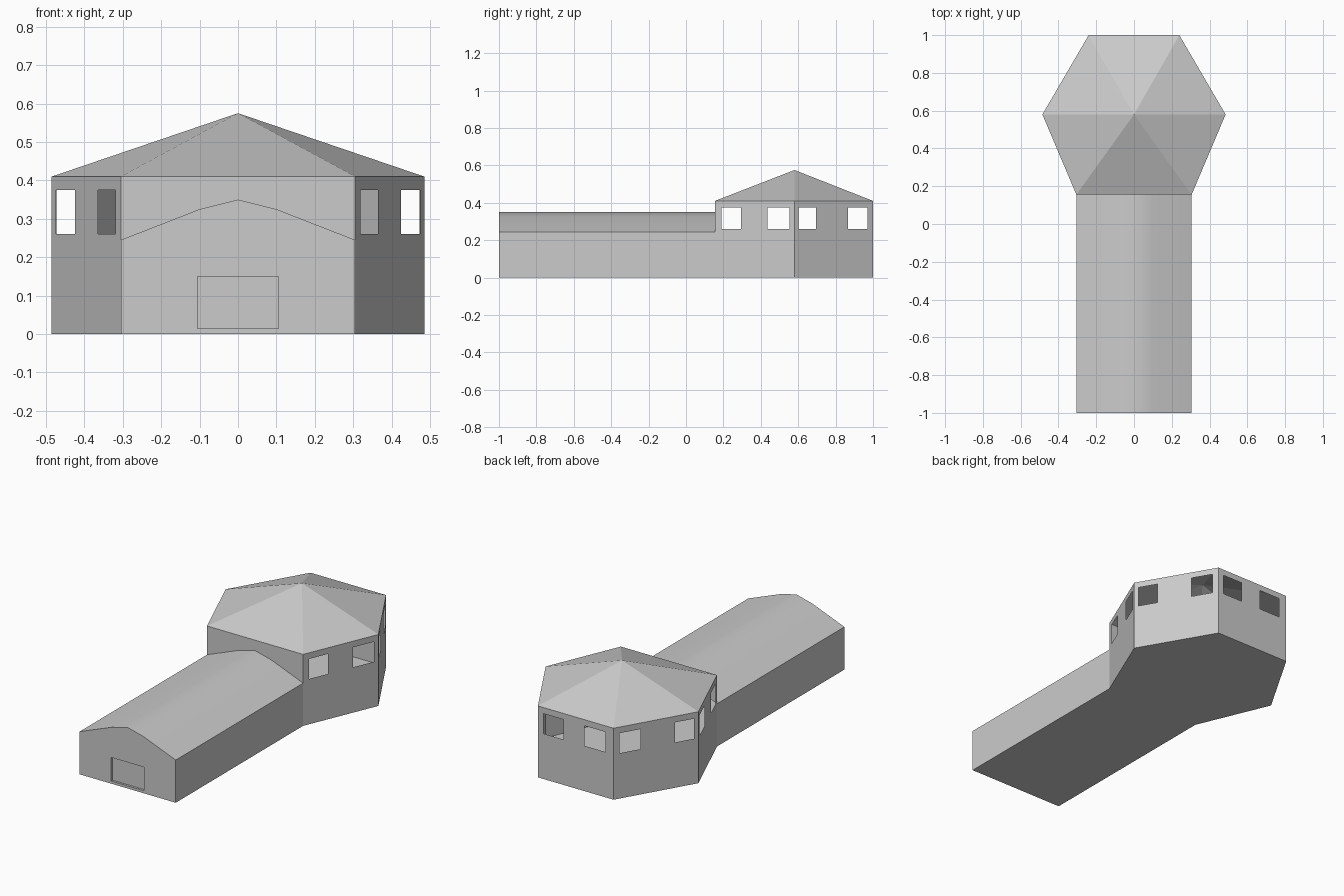
import bpy, bmesh
from mathutils import Vector

if "Cube" in bpy.data.objects:
    bpy.data.objects.remove(bpy.data.objects["Cube"])


def make(name, faces, angle=None):
    """Build an object from a list of faces, each a list of points."""
    bm = bmesh.new()
    for pts in faces:
        bm.faces.new([bm.verts.new(p) for p in pts])
    bmesh.ops.remove_doubles(bm, verts=bm.verts, dist=1e-4)
    mesh = bpy.data.meshes.new(name)
    bm.to_mesh(mesh)
    bm.free()
    ob = bpy.data.objects.new(name, mesh)
    bpy.context.collection.objects.link(ob)
    if angle:
        bpy.context.view_layer.objects.active = ob
        ob.select_set(True)
        bpy.ops.object.shade_smooth_by_angle(angle=angle)
        ob.select_set(False)
    return ob


def wall(a, b, cols, rows, holes):
    """Upright wall from plan point a to b, cut in a grid with open cells."""
    a, b = Vector((*a, 0)), Vector((*b, 0))

    def pt(t, z):
        return a.lerp(b, t) + Vector((0, 0, z))
    out = []
    for i in range(len(cols) - 1):
        for j in range(len(rows) - 1):
            if (i, j) not in holes:
                c0, c1, r0, r1 = cols[i], cols[i + 1], rows[j], rows[j + 1]
                out.append([pt(c0, r0), pt(c1, r0), pt(c1, r1), pt(c0, r1)])
    return out


W, JOIN, FRONT, EAVE = 0.305, 0.155, -1.0, 0.41
# plan of the six-sided hall, counter-clockwise from front left
HEX = [(-W, JOIN), (W, JOIN), (0.485, 0.58), (0.24, 1), (-0.24, 1), (-0.485, 0.58)]
# curved roof section of the wing, left to right
ARC = [(-W, 0.245), (-0.1, 0.325), (0, 0.35), (0.1, 0.325), (W, 0.245)]

# hall walls with two open windows per side
side1 = [0, 0.08, 0.33, 0.66, 0.94, 1]
side2 = [0, 0.05, 0.275, 0.68, 0.93, 1]
back = [0, 0.075, 0.34, 0.615, 0.895, 1]
rows = [0, 0.26, 0.375, EAVE]
holes = {(1, 1), (3, 1)}


def flip(cols):
    return [1 - t for t in reversed(cols)]


faces = []
for i, cols in enumerate([side1, side2, back, flip(side2), flip(side1)]):
    faces += wall(HEX[i + 1], HEX[(i + 2) % 6], cols, rows, holes)
# wall strip above the wing roof
for (x0, z0), (x1, z1) in zip(ARC, ARC[1:]):
    faces.append([(x0, JOIN, z0), (x1, JOIN, z1), (x1, JOIN, EAVE), (x0, JOIN, EAVE)])
make("hall_walls", faces)

# pyramid roof of the hall
make("hall_roof", [[(*HEX[i], EAVE), (*HEX[(i + 1) % 6], EAVE), (0, 0.58, 0.575)]
                   for i in range(6)])

# floor under hall and wing
make("floor", [[(x, y, 0) for x, y in reversed(HEX)],
               [(-W, FRONT, 0), (-W, JOIN, 0), (W, JOIN, 0), (W, FRONT, 0)]])

# wing walls, with an opening for the door
faces = wall((W, FRONT), (W, JOIN), [0, 1], [0, 0.245], ())
faces += wall((-W, JOIN), (-W, FRONT), [0, 1], [0, 0.245], ())
dx, z0, z1, depth = 0.105, 0.015, 0.15, 0.012
t = dx / (2 * W)
faces += wall((-W, FRONT), (W, FRONT), [0, 0.5 - t, 0.5 + t, 1], [0, z0, z1, 0.245], {(1, 1)})
faces.append([(x, FRONT, z) for x, z in [ARC[0]] + ARC[:0:-1]])  # gable
make("wing_walls", faces)

# wing roof
make("wing_roof", [[(xa, FRONT, za), (xb, FRONT, zb), (xb, JOIN, zb), (xa, JOIN, za)]
                   for (xa, za), (xb, zb) in zip(ARC, ARC[1:])], angle=0.6)

# recessed door with its jambs
ring = [(-dx, z0), (dx, z0), (dx, z1), (-dx, z1)]
faces = [[(x, FRONT + depth, z) for x, z in ring]]
for (xa, za), (xb, zb) in zip(ring, ring[1:] + ring[:1]):
    faces.append([(xa, FRONT, za), (xb, FRONT, zb),
                  (xb, FRONT + depth, zb), (xa, FRONT + depth, za)])
make("door", faces)
